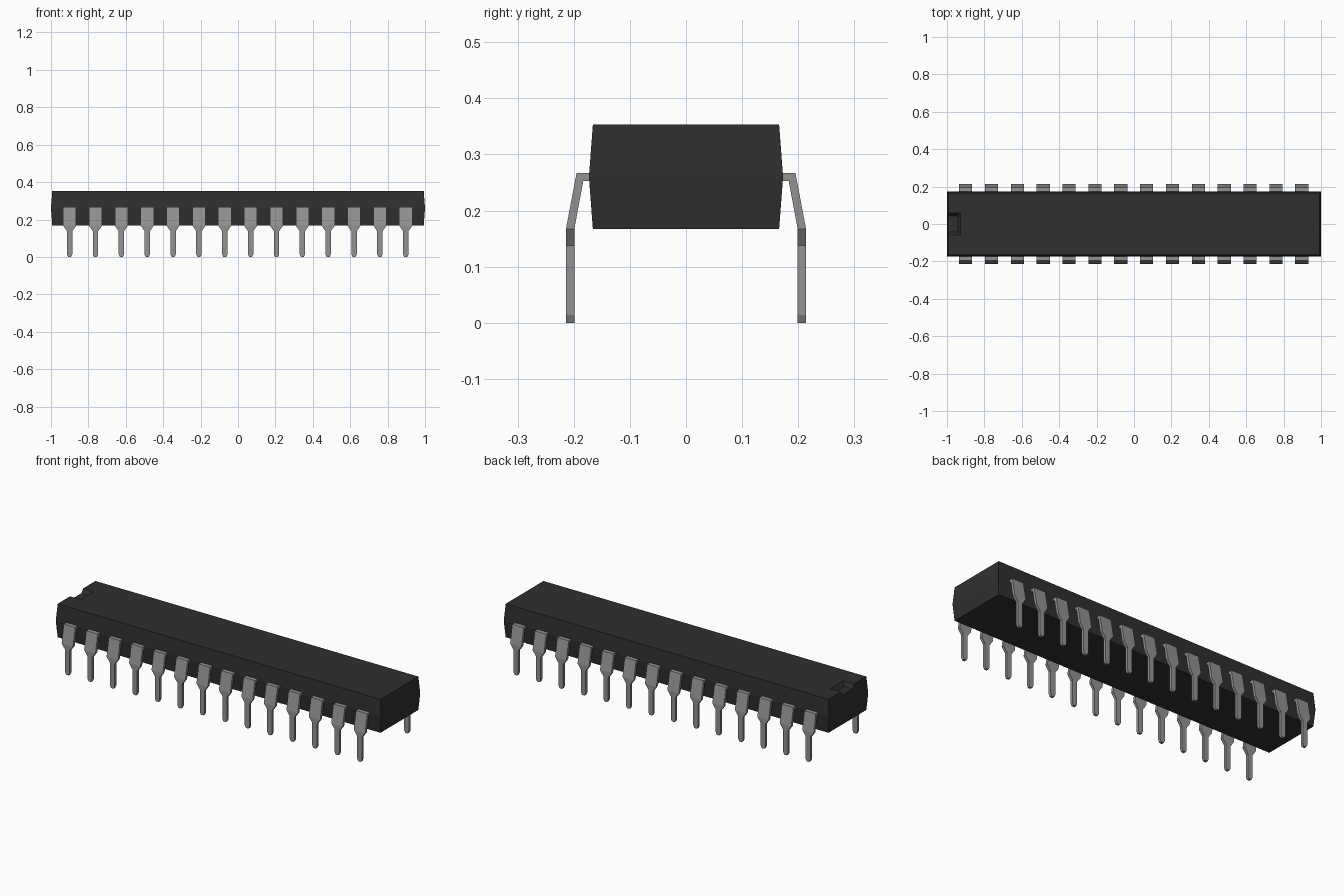
import bpy
import bmesh

if "Cube" in bpy.data.objects:
    bpy.data.objects.remove(bpy.data.objects["Cube"], do_unlink=True)


def material(name, value, roughness):
    m = bpy.data.materials.new(name)
    m.use_nodes = True
    colour = (value, value, value, 1)
    m.diffuse_color = colour
    bsdf = m.node_tree.nodes["Principled BSDF"]
    bsdf.inputs["Base Color"].default_value = colour
    bsdf.inputs["Roughness"].default_value = roughness
    return m


def loft(name, rings, mat):
    """Skin a list of four-cornered rings and cap both ends."""
    bm = bmesh.new()
    loops = [[bm.verts.new(p) for p in ring] for ring in rings]
    for a, b in zip(loops, loops[1:]):
        for i in range(4):
            j = (i + 1) % 4
            bm.faces.new((a[i], a[j], b[j], b[i]))
    bm.faces.new(loops[0][::-1])
    bm.faces.new(loops[-1])
    bmesh.ops.recalc_face_normals(bm, faces=bm.faces)
    mesh = bpy.data.meshes.new(name)
    bm.to_mesh(mesh)
    bm.free()
    mesh.materials.append(mat)
    obj = bpy.data.objects.new(name, mesh)
    bpy.context.collection.objects.link(obj)
    return obj


def rect(x0, x1, y, z):
    return [(x0, -y, z), (x1, -y, z), (x1, y, z), (x0, y, z)]


black = material("black plastic", 0.029, 0.6)
metal = material("grey metal", 0.29, 0.5)

# Body: widest at the parting line, drafted above and below
body = loft("body", [rect(-0.993, 0.993, 0.166, 0.167),
                     rect(-1.0, 1.0, 0.173, 0.26),
                     rect(-0.993, 0.993, 0.166, 0.353)], black)

# Orientation notch: shallow tapered recess open at the -x end
cutter = loft("notch_cutter", [rect(-1.05, -0.942, 0.044, 0.331),
                               rect(-1.05, -0.926, 0.060, 0.357)], black)
cutter.hide_render = True
cut = body.modifiers.new("notch", "BOOLEAN")
cut.operation = "DIFFERENCE"
cut.solver = "EXACT"
cut.object = cutter
bpy.context.view_layer.objects.active = body
bpy.ops.object.modifier_apply(modifier=cut.name)
bpy.data.objects.remove(cutter, do_unlink=True)

# Pin sections: outer y, inner y, outer z, inner z, half width
SECTIONS = [
    (0.160, 0.160, 0.267, 0.253, 0.035),
    (0.195, 0.183, 0.267, 0.253, 0.035),
    (0.214, 0.199, 0.167, 0.167, 0.035),
    (0.214, 0.199, 0.138, 0.138, 0.0145),
    (0.214, 0.199, 0.014, 0.014, 0.0145),
    (0.214, 0.199, 0.000, 0.000, 0.008),
]

# Two rows of fourteen pins
COUNT = 14
for side, label in ((-1, "front"), (1, "back")):
    for k in range(COUNT):
        x = -0.9 + 1.797 * k / (COUNT - 1)
        rings = [[(x - w, side * yo, zo), (x + w, side * yo, zo),
                  (x + w, side * yi, zi), (x - w, side * yi, zi)]
                 for yo, yi, zo, zi, w in SECTIONS]
        loft(f"{label}_pin_{k + 1}", rings, metal)
